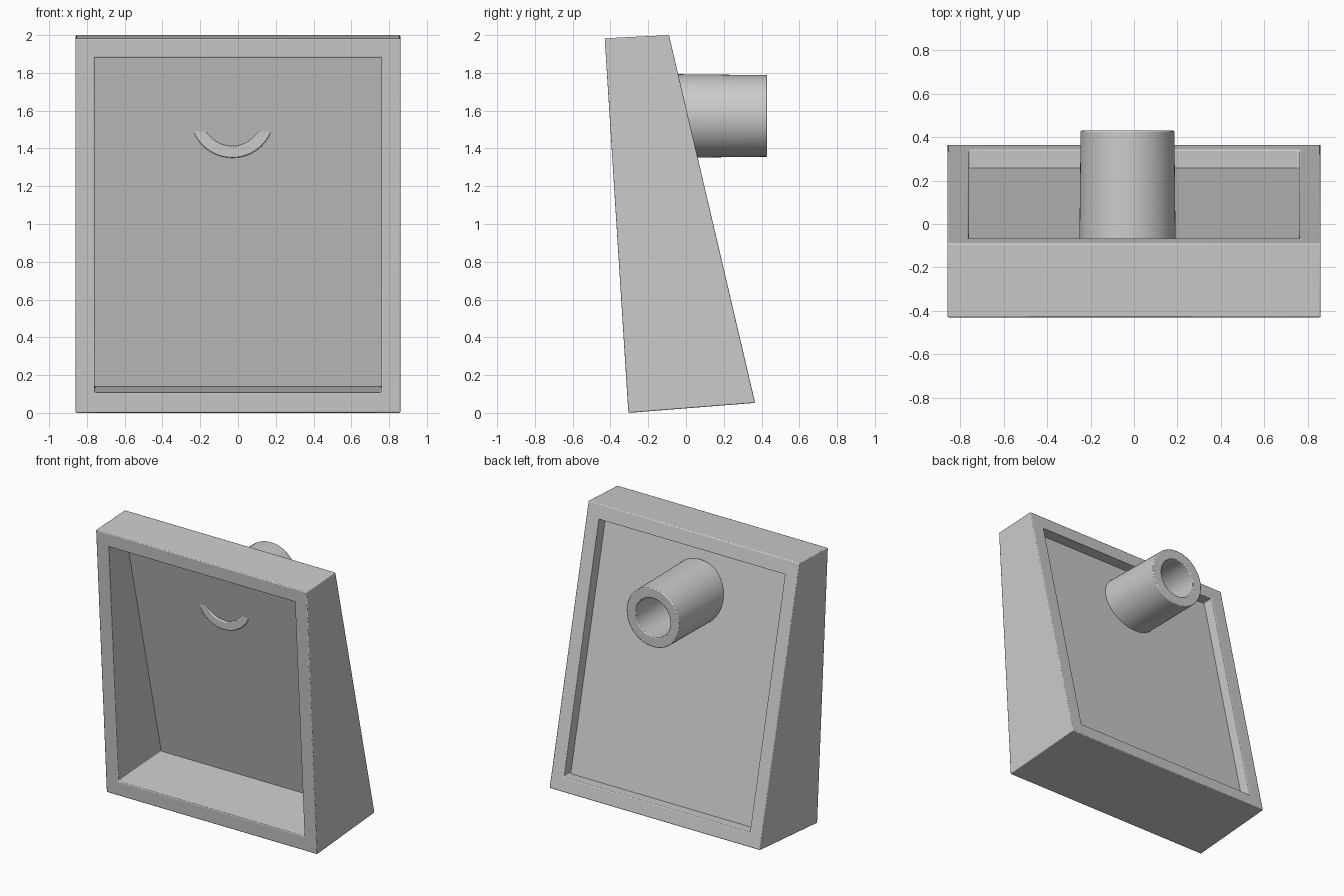
import bpy
import bmesh
import math

cube = bpy.data.objects.get("Cube")
if cube:
    bpy.data.objects.remove(cube, do_unlink=True)

grey = bpy.data.materials.new("plain grey")
grey.use_nodes = True
grey.diffuse_color = (0.6, 0.6, 0.6, 1)
grey.node_tree.nodes["Principled BSDF"].inputs["Base Color"].default_value = grey.diffuse_color


def finish(name, bm, bevel):
    bmesh.ops.recalc_face_normals(bm, faces=bm.faces)
    mesh = bpy.data.meshes.new(name)
    bm.to_mesh(mesh)
    bm.free()
    mesh.materials.append(grey)
    obj = bpy.data.objects.new(name, mesh)
    bpy.context.collection.objects.link(obj)
    if bevel:
        mod = obj.modifiers.new("soft edges", "BEVEL")
        mod.width = bevel
        mod.segments = 2
        mod.limit_method = "ANGLE"
    bpy.ops.object.select_all(action="DESELECT")
    obj.select_set(True)
    bpy.context.view_layer.objects.active = obj
    bpy.ops.object.shade_smooth_by_angle(angle=math.radians(30))


def rect(bm, half, low, high):
    """Rectangle across x, between a low and a high (y, z) point."""
    return [bm.verts.new((x, *p)) for x, p in
            ((-half, low), (half, low), (half, high), (-half, high))]


def bridge(bm, a, b):
    n = len(a)
    for i in range(n):
        bm.faces.new((a[i], a[(i + 1) % n], b[(i + 1) % n], b[i]))


# Tapered, slightly leaning frame with an opening right through it
bm = bmesh.new()
rings = [rect(bm, 0.86, (-0.305, 0), (-0.43, 1.983)),
         rect(bm, 0.86, (0.366, 0.053), (-0.09, 2.0)),
         rect(bm, 0.76, (0.343, 0.15), (-0.066, 1.897)),
         rect(bm, 0.76, (-0.312, 0.108), (-0.424, 1.882))]
for i in range(4):
    bridge(bm, rings[i], rings[(i + 1) % 4])
finish("frame", bm, 0.006)


# Panel set into the opening, parallel to the sloping back
def slope(y, z):
    return (y - 0.2335 * z, z)


bm = bmesh.new()
front = rect(bm, 0.77, slope(0.223, 0.11), slope(0.223, 1.92))
back = rect(bm, 0.77, slope(0.292, 0.11), slope(0.292, 1.92))
bridge(bm, front, back)
bm.faces.new(front)
bm.faces.new(back)
finish("panel", bm, 0)

# Hollow, slightly tapered pipe running through the panel and out of the back
bm = bmesh.new()
sides = 64
loops = []
for radius, y in ((0.222, -0.125), (0.216, 0.43), (0.142, 0.43), (0.16, -0.125)):
    loops.append([bm.verts.new((-0.03 + radius * math.cos(a), y, 1.572 + radius * math.sin(a)))
                  for a in (math.tau * i / sides for i in range(sides))])
for i in range(4):
    bridge(bm, loops[i], loops[(i + 1) % 4])
finish("pipe", bm, 0.006)
